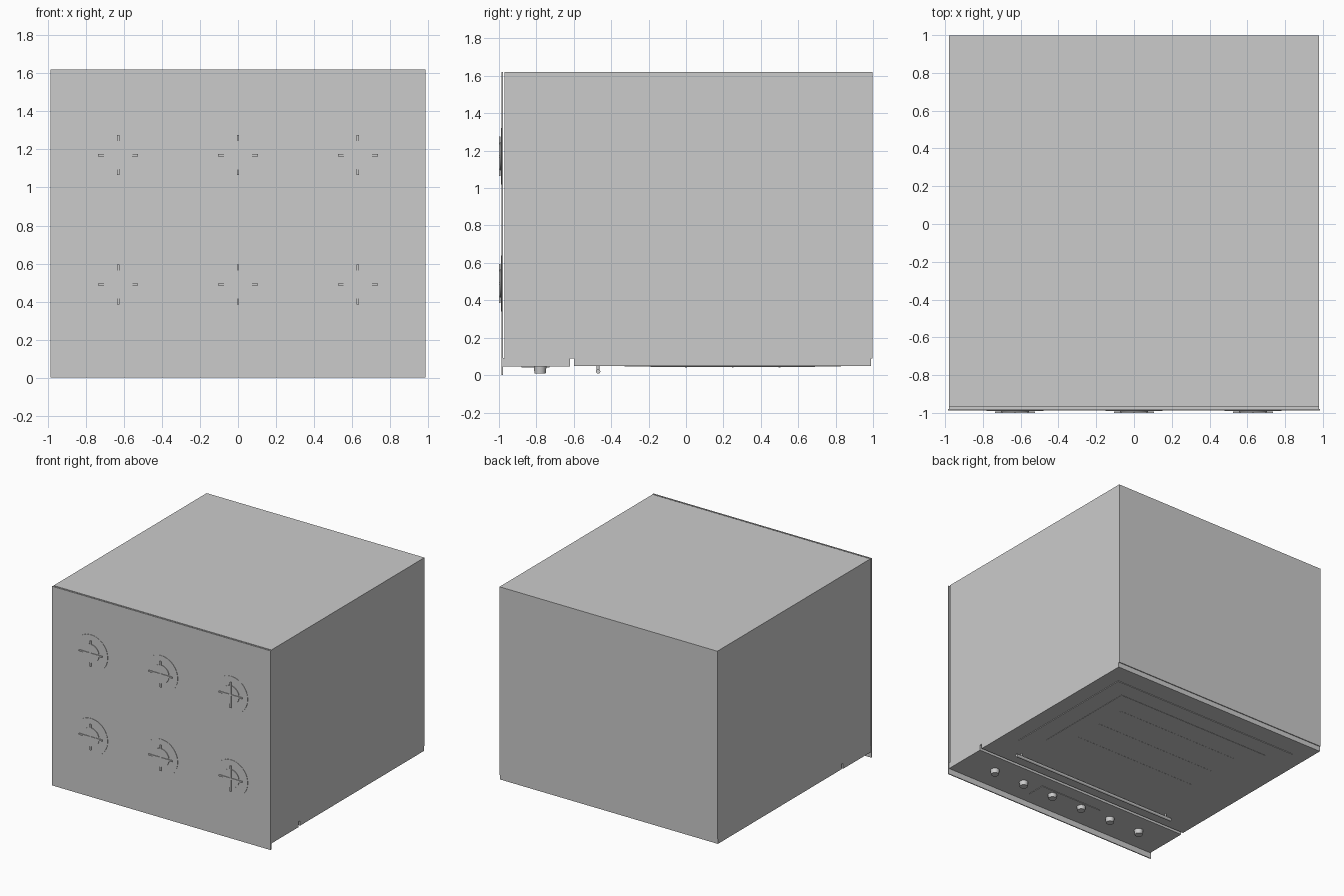
import bpy, math
from mathutils import Vector

if "Cube" in bpy.data.objects:
    bpy.data.objects.remove(bpy.data.objects["Cube"])


def box(name, x, y, z):
    """Box from (min, max) ranges."""
    bpy.ops.mesh.primitive_cube_add(size=1)
    o = bpy.context.object
    o.name = name
    lo, hi = Vector((x[0], y[0], z[0])), Vector((x[1], y[1], z[1]))
    for v in o.data.vertices:
        v.co = Vector([(lo[i] + hi[i]) / 2 + v.co[i] * (hi[i] - lo[i]) for i in range(3)])
    return o


def rod(name, a, b, r1, r2=None, sides=32):
    """Round part from point a to point b."""
    a, b = Vector(a), Vector(b)
    d = b - a
    bpy.ops.mesh.primitive_cone_add(vertices=sides, radius1=r1, radius2=r1 if r2 is None else r2,
                                    depth=d.length, location=(a + b) / 2,
                                    rotation=d.to_track_quat('Z', 'Y').to_euler())
    o = bpy.context.object
    o.name = name
    bpy.ops.object.shade_smooth_by_angle(angle=math.radians(35))
    return o


# Range body, lying on its back, with the cooktop plate towards -y
box("range_body", (-0.98, 0.98), (-0.97, 0.997), (0.09, 1.62))
box("cooktop_plate", (-0.985, 0.985), (-0.987, -0.979), (0, 1.62))

# Burners: outer disc, inner cap and crossed grate bars
for x in (-0.63, 0, 0.63):
    for z in (0.49, 1.17):
        rod("burner_disc", (x, -0.985, z), (x, -0.990, z), 0.15, sides=48)
        rod("burner_cap", (x, -0.988, z), (x, -0.995, z), 0.075, sides=32)
        box("grate_bar_across", (x - 0.105, x + 0.105), (-1.0, -0.993), (z - 0.006, z + 0.006))
        box("grate_bar_upright", (x - 0.006, x + 0.006), (-1.0, -0.993), (z - 0.105, z + 0.105))

# Control panel with display and knobs
box("control_panel", (-0.98, 0.98), (-0.979, -0.62), (0.046, 0.092))
box("display", (-0.28, 0.28), (-0.88, -0.73), (0.042, 0.048))
for i in range(6):
    x = -0.70 + 0.28 * i
    rod("knob", (x, -0.78, 0.046), (x, -0.78, 0.01), 0.034, 0.030, 24)

# Oven door with framed window and rack slats
box("oven_door", (-0.98, 0.98), (-0.60, 0.99), (0.05, 0.092))
box("window_frame", (-0.85, 0.85), (-0.33, 0.83), (0.045, 0.052))
box("window_glass", (-0.70, 0.70), (-0.19, 0.69), (0.043, 0.047))
for y in (0.0, 0.25, 0.5):
    box("rack_slat", (-0.55, 0.55), (y - 0.005, y + 0.005), (0.042, 0.045))

# Door handle on two posts
rod("door_handle", (-0.75, -0.47, 0.02), (0.75, -0.47, 0.02), 0.012, sides=16)
for x in (-0.7, 0.7):
    rod("handle_post", (x, -0.47, 0.052), (x, -0.47, 0.02), 0.008, sides=12)
